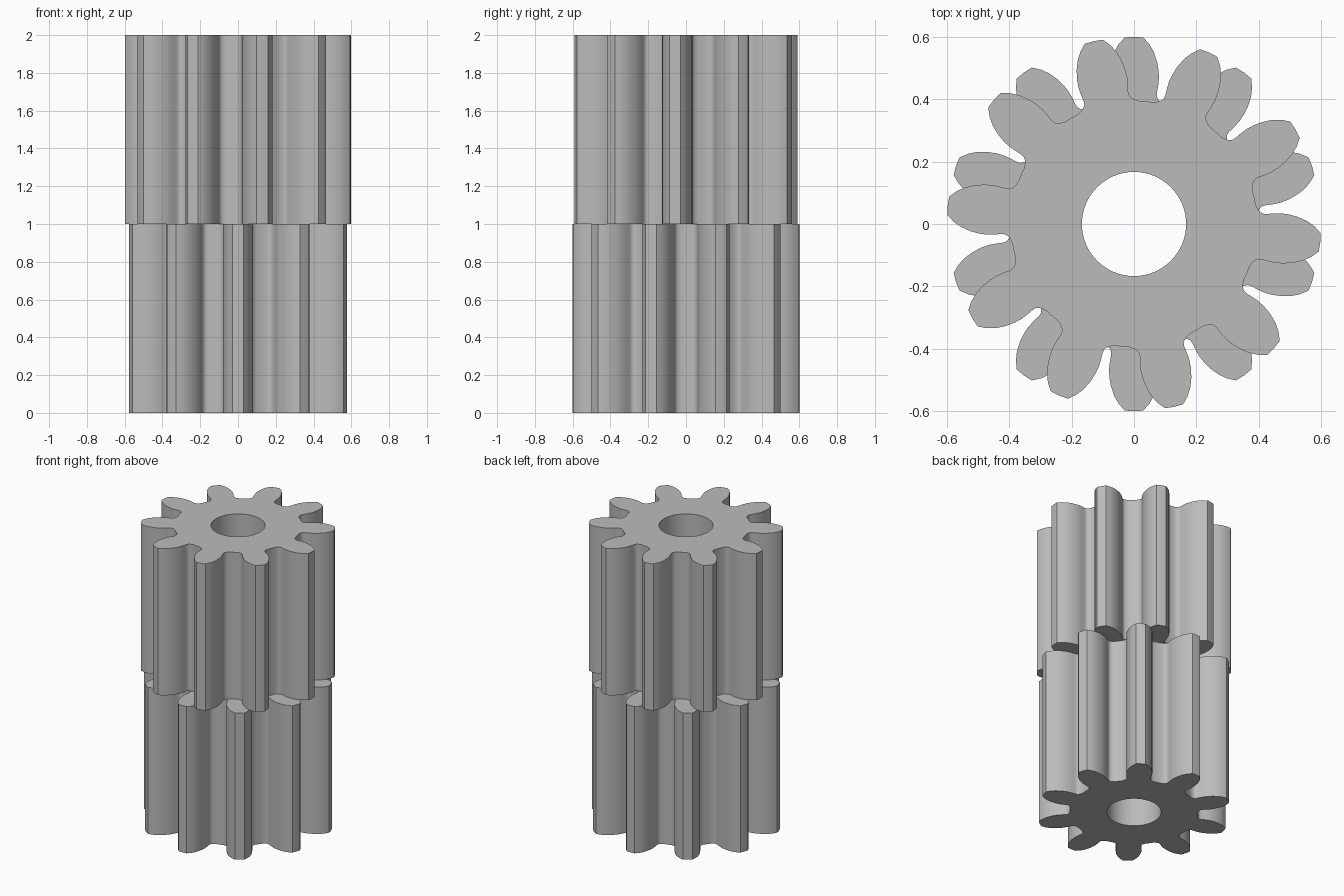
import bpy, bmesh
from math import sin, cos, pi, radians
from mathutils import Matrix, Vector

cube = bpy.data.objects.get("Cube")
if cube:
    bpy.data.objects.remove(cube, do_unlink=True)

TEETH = 10
BORE_RADIUS = 0.167
BORE_SIDES = 64

# Half of one tooth: (half width, distance from axis), tip to valley
HALF_TOOTH = [
    (0.030, 0.598), (0.050, 0.575), (0.064, 0.550), (0.074, 0.520),
    (0.079, 0.490), (0.080, 0.465), (0.077, 0.440), (0.073, 0.418),
    (0.0735, 0.407), (0.077, 0.400), (0.083, 0.393), (0.090, 0.388),
    (0.100, 0.382),
]

steel = bpy.data.materials.new("plain_grey")
steel.use_nodes = True
grey = (0.5, 0.5, 0.5, 1.0)
steel.diffuse_color = grey
steel.node_tree.nodes["Principled BSDF"].inputs["Base Color"].default_value = grey


def gear_outline(turn):
    """Closed outline, with the first tooth pointing at angle turn."""
    right_side = [(r, -w) for w, r in reversed(HALF_TOOTH)]
    left_side = [(r, w) for w, r in HALF_TOOTH]
    valley = (0.395 * cos(pi / TEETH), 0.395 * sin(pi / TEETH))
    tooth = right_side + [(0.6, 0)] + left_side + [valley]
    points = []
    for i in range(TEETH):
        spin = Matrix.Rotation(turn + i * 2 * pi / TEETH, 3, "Z")
        points += [spin @ Vector((x, y, 0)) for x, y in tooth]
    return points


def make_gear(name, bottom, height, turn):
    bm = bmesh.new()
    bore = [Vector((BORE_RADIUS * cos(a), BORE_RADIUS * sin(a), 0))
            for a in (2 * pi * i / BORE_SIDES for i in range(BORE_SIDES))]
    # Outline and bore loops, filled to a flat plate
    for loop in (gear_outline(turn), bore):
        verts = [bm.verts.new(p) for p in loop]
        for i, v in enumerate(verts):
            bm.edges.new((verts[i - 1], v))
    bmesh.ops.triangle_fill(bm, use_beauty=True, edges=bm.edges[:],
                            normal=(0, 0, 1))
    # Extrude the plate to the face width
    top = bmesh.ops.extrude_face_region(bm, geom=bm.faces[:])["geom"]
    bmesh.ops.translate(bm, vec=(0, 0, height),
                        verts=[g for g in top if isinstance(g, bmesh.types.BMVert)])
    bmesh.ops.recalc_face_normals(bm, faces=bm.faces[:])
    mesh = bpy.data.meshes.new(name)
    bm.to_mesh(mesh)
    bm.free()
    mesh.materials.append(steel)
    gear = bpy.data.objects.new(name, mesh)
    gear.location.z = bottom
    bpy.context.collection.objects.link(gear)
    # Smooth flanks, crisp tips and rims
    bpy.ops.object.select_all(action="DESELECT")
    gear.select_set(True)
    bpy.context.view_layer.objects.active = gear
    bpy.ops.object.shade_smooth_by_angle(angle=radians(30))


make_gear("lower_gear", 0, 1, radians(90))
make_gear("upper_gear", 1, 1, radians(102.4))
